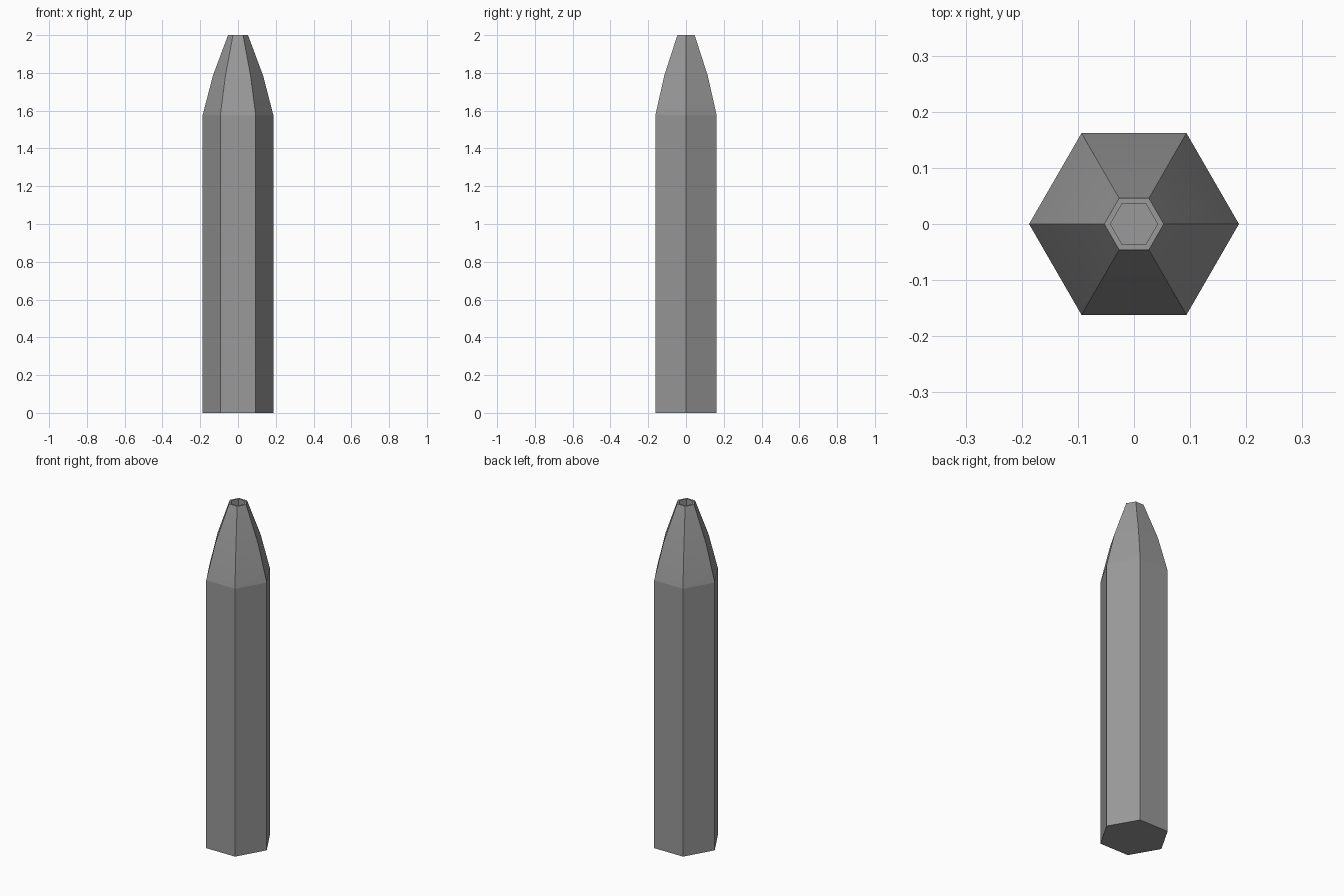
import bpy, bmesh
from math import cos, sin, pi, radians

if "Cube" in bpy.data.objects:
    bpy.data.objects.remove(bpy.data.objects["Cube"])

SIDES = 6
# (radius, height) from the base, up the outside, then down into the tip recess
PROFILE = [(0.187, 0.0), (0.187, 1.577), (0.133, 1.785),
           (0.053, 2.0), (0.042, 2.0), (0.042, 1.92)]

bm = bmesh.new()
rings = [[bm.verts.new((r * cos(2 * pi * i / SIDES), r * sin(2 * pi * i / SIDES), z))
          for i in range(SIDES)] for r, z in PROFILE]

# Side walls between neighbouring rings
for low, high in zip(rings, rings[1:]):
    for i in range(SIDES):
        j = (i + 1) % SIDES
        bm.faces.new((low[i], low[j], high[j], high[i]))

# Base and recess floor
bm.faces.new(rings[0][::-1])
bm.faces.new(rings[-1])
bmesh.ops.recalc_face_normals(bm, faces=bm.faces)

mesh = bpy.data.meshes.new("hexagonal_shaft")
bm.to_mesh(mesh)
bm.free()
shaft = bpy.data.objects.new("hexagonal_shaft", mesh)
bpy.context.collection.objects.link(shaft)

# Dark grey finish
dark = bpy.data.materials.new("dark_grey")
dark.diffuse_color = (0.32, 0.32, 0.32, 1)
dark.use_nodes = True
dark.node_tree.nodes["Principled BSDF"].inputs["Base Color"].default_value = dark.diffuse_color
mesh.materials.append(dark)

# Smooth only the gentle bend halfway up the taper
bpy.context.view_layer.objects.active = shaft
shaft.select_set(True)
bpy.ops.object.shade_smooth_by_angle(angle=radians(10))
